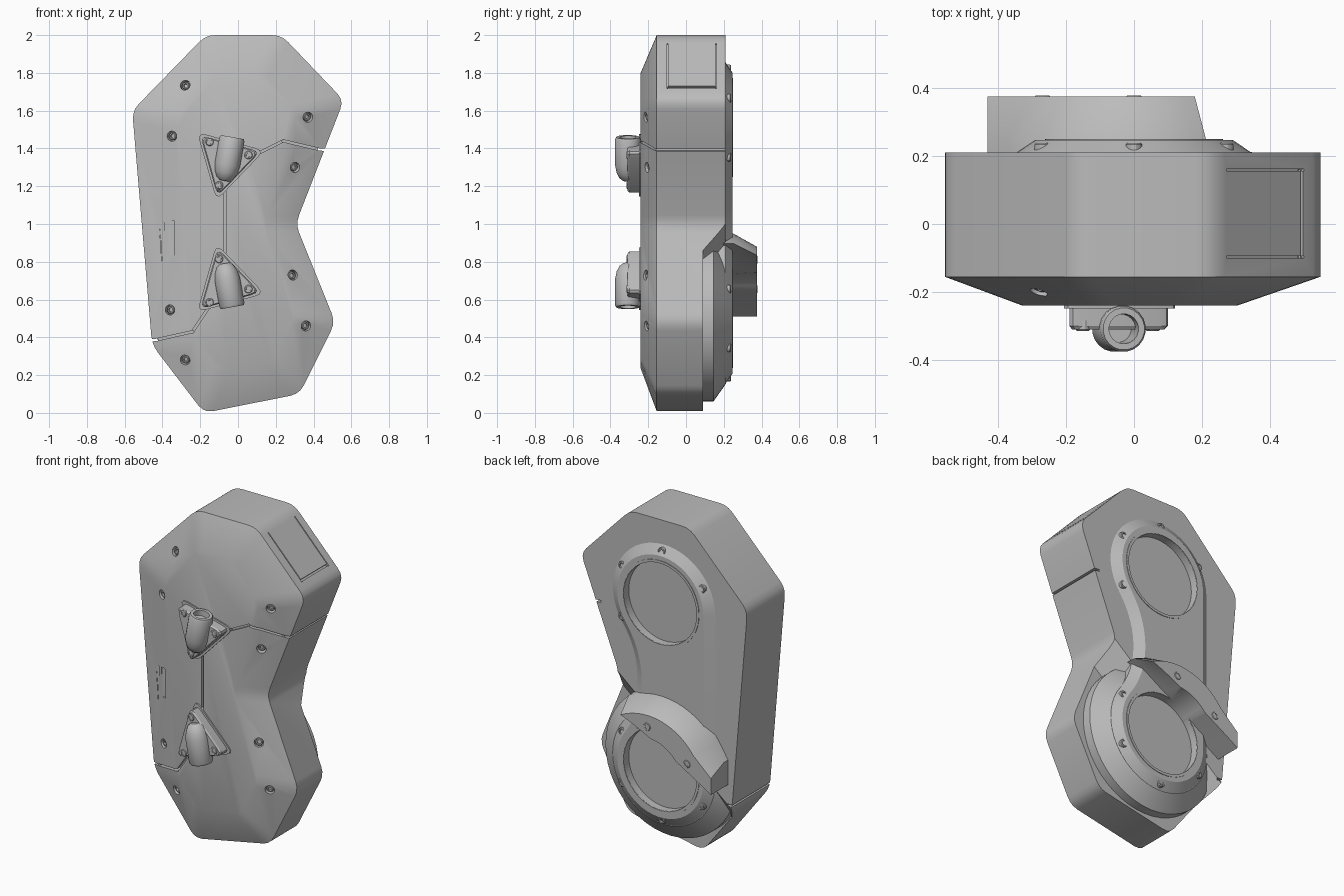
import bpy, bmesh, math
from mathutils import Vector
from mathutils.bvhtree import BVHTree

cube = bpy.data.objects.get("Cube")
if cube:
    bpy.data.objects.remove(cube, do_unlink=True)

grey = bpy.data.materials.new("neutral_grey")
grey.use_nodes = True
grey.diffuse_color = (0.5, 0.5, 0.5, 1)
grey.node_tree.nodes["Principled BSDF"].inputs["Base Color"].default_value = (0.5, 0.5, 0.5, 1)

FRONT, BACK = Vector((0, -1, 0)), Vector((0, 1, 0))
UPPER, LOWER = (0.0, 1.51), (0.0, 0.5)
RING = 0.345


def finish(ob):
    ob.data.shade_smooth()
    ob.data.set_sharp_from_angle(angle=math.radians(30))


def loft(name, loops):
    """Skin equal-length loops of 3D points and cap both ends."""
    bm = bmesh.new()
    rings = [[bm.verts.new(p) for p in loop] for loop in loops]
    n = len(rings[0])
    for a, b in zip(rings, rings[1:]):
        for i in range(n):
            j = (i + 1) % n
            bm.faces.new((a[i], a[j], b[j], b[i]))
    bm.faces.new(rings[0])
    bm.faces.new(rings[-1])
    bmesh.ops.recalc_face_normals(bm, faces=bm.faces)
    me = bpy.data.meshes.new(name)
    bm.to_mesh(me)
    bm.free()
    me.materials.append(grey)
    ob = bpy.data.objects.new(name, me)
    bpy.context.scene.collection.objects.link(ob)
    finish(ob)
    return ob


def at_y(y, pts):
    return [(x, y, z) for x, z in pts]


def lathe(name, origin, axis, profile, n=32):
    """Profile is (distance along axis, radius)."""
    axis = Vector(axis).normalized()
    u = axis.orthogonal().normalized()
    v = axis.cross(u)
    turn = [2 * math.pi * i / n for i in range(n)]
    return loft(name, [[Vector(origin) + axis * t + (u * math.cos(a) + v * math.sin(a)) * r
                        for a in turn] for t, r in profile])


def slot(p, q, width, y0, y1):
    """Thin prism along a segment, used as a cutter."""
    p, q = Vector(p), Vector(q)
    d = (q - p).normalized() * width / 2
    s = Vector((-d.y, d.x))
    pts = [p - d + s, q + d + s, q + d - s, p - d - s]
    return loft("cutter", [at_y(y0, pts), at_y(y1, pts)])


def cut(ob, cutters):
    for c in cutters:
        c.hide_render = True
        m = ob.modifiers.new("cut", 'BOOLEAN')
        m.operation, m.solver, m.object = 'DIFFERENCE', 'EXACT', c
    deps = bpy.context.evaluated_depsgraph_get()
    me = bpy.data.meshes.new_from_object(ob.evaluated_get(deps))
    ob.modifiers.clear()
    ob.data = me
    finish(ob)


def rounded(pts, d):
    out, pts = [], [Vector(p) for p in pts]
    for i, p in enumerate(pts):
        a = p + (pts[i - 1] - p).normalized() * d
        b = p + (pts[(i + 1) % len(pts)] - p).normalized() * d
        out += [a.lerp(p, t).lerp(p.lerp(b, t), t) for t in (0, 1 / 3, 2 / 3, 1)]
    return out


def arc(c, r, a0, a1, n):
    angles = [math.radians(a0 + (a1 - a0) * i / n) for i in range(n + 1)]
    return [(c[0] + r * math.cos(a), c[1] + r * math.sin(a)) for a in angles]


# Main housing: straight sides with a wide soft chamfer on the front
outline = [(-.17, 2), (.23, 2), (.56, 1.655), (.305, 1), (.515, .48),
           (.325, .1), (-.18, 0), (-.455, .36), (-.56, 1.6)]
inner = [(-.1, 1.8), (.13, 1.8), (.31, 1.6), (.14, 1), (.3, .5),
         (.18, .27), (-.1, .23), (-.25, .42), (-.33, 1.55)]
rim = rounded(outline, .05)
housing = loft("housing", [at_y(-.24, rounded(inner, .04)), at_y(-.155, rim), at_y(.21, rim)])
bm = bmesh.new()
bm.from_mesh(housing.data)
tree = BVHTree.FromBMesh(bm)
bm.free()

# Ramp that lowers the rear of the bottom end
along, down = Vector((.77, .64)).normalized(), Vector((.64, -.77)).normalized()
mid = Vector((-.075, .68))


def half_plane(s):
    return [mid - along * 2 + down * s, mid + along * 2 + down * s,
            mid + along * 2 + down * 2, mid - along * 2 + down * 2]


ramp = loft("cutter", [at_y(.09, half_plane(.14)), at_y(.3, half_plane(-.105))])
holes = [lathe("cutter", (c[0], 0, c[1]), BACK, [(-.02, .245), (.6, .245)], 48)
         for c in (UPPER, LOWER)]

# Parting seams across the front and round the sides
seams = [((.43, 1.395), (.24, 1.44), -.16), ((.24, 1.44), (.06, 1.35), -.225),
         ((-.07, 1.2), (-.07, .82), -.225), ((-.14, .58), (-.24, .43), -.215),
         ((-.24, .43), (-.44, .385), -.16)]
details = [slot(p, q, .012, -.3, depth) for p, q, depth in seams]
details += [slot((.43, 1.395), (.6, 1.38), .012, -.3, .3),
            slot((-.6, .37), (-.43, .387), .012, -.3, .3)]
# Plain vertical recesses
details += [slot((-.35, .85), (-.35, 1), .03, -.3, -.21),
            slot((-.41, .7), (-.41, .99), .035, -.3, -.19)]
# Thin U-shaped line in the upper side facet
edge = (Vector((.56, 1.655)) - Vector((.23, 2))).normalized()
out = Vector((-edge.y, edge.x))
start, end = Vector((.23, 2)) + edge * .07, Vector((.23, 2)) + edge * .38
details += [slot(start, end, .02, y, y + .006) for y in (-.1, .155)]
details += [slot(end - out * .012, end + out * .012, .012, -.1, .16)]


def screw(name, p, normal, r):
    lathe(name, p, normal, [(-.01, r * .5), (0, r * .55), (0, r * .85), (-.004, r), (-.03, r)], 12)


# Recessed screws in the front
for x, z in [(-.28, 1.735), (.37, 1.565), (-.35, 1.465), (.3, 1.3),
             (.29, .73), (.36, .46), (-.36, .545), (-.28, .28)]:
    hit, normal, _, _ = tree.ray_cast(Vector((x, -1, z)), BACK)
    details.append(lathe("cutter", hit, normal, [(-.03, .027), (.03, .027)], 16))
    screw("front_screw", hit - normal * .008, normal, .021)

cut(housing, [ramp] + holes + details)


# Rear cover joining both ring openings, waisted on one side
def cover(e):
    q = .51 + e
    r = RING - e
    c = (.69, 1.005)
    tilt = math.degrees(math.atan2(.505, .69))
    return (arc(UPPER, r, -tilt, 180, 28) + arc(LOWER, r, 180, 360 + tilt, 28)
            + arc(c, q, 180 + tilt, 180 - tilt, 12)[1:-1])


rear_cover = loft("rear_cover", [at_y(.15, cover(0)), at_y(.21, cover(0)), at_y(.247, cover(.055))])
cut(rear_cover, holes)

# Stepped cone round the lower opening
lower_cone = lathe("lower_cone", (0, 0, .5), BACK, [(.03, .44), (.145, .44), (.212, .345)], 48)
cut(lower_cone, holes)


# Crescent hood over the lower opening
def crescent(r, tail_z):
    outer = arc(LOWER, r, 62, 145, 14) + [(-.43, tail_z), (-.43, .51)]
    a, c, b = Vector((-.43, .51)), Vector((-.025, .76)), Vector(outer[0])
    return outer + [a.lerp(c, t / 10).lerp(c.lerp(b, t / 10), t / 10) for t in range(1, 10)]


hood = loft("crescent_hood", [at_y(.12, crescent(.45, .66)), at_y(.25, crescent(.45, .66)),
                              at_y(.375, crescent(.38, .61))])
cut(hood, holes)

# Collars and rear screws round each opening
for c in (UPPER, LOWER):
    lathe("opening_collar", (c[0], 0, c[1]), BACK,
          [(.02, .246), (.25, .246), (.25, .262), (.2, .262)], 48)
    for k in range(6):
        a = math.radians(30 + 60 * k)
        hooded = c == LOWER and k in (1, 2)
        screw("rear_screw", (c[0] + .31 * math.cos(a), .378 if hooded else .238,
                             c[1] + .31 * math.sin(a)), BACK, .024)

# Triangular brackets with hollow pegs, mirrored about the middle
triangle = [(-.205, 1.475), (.125, 1.385), (-.11, 1.14)]
centre = Vector((-.063, 1.333))


def bracket(flip):
    def m(p):
        return (p[0], 2.02 - p[1] if flip else p[1])

    def ring(s):
        return [m(centre + (p - centre) * s) for p in rounded(triangle, .045)]

    label = "lower" if flip else "upper"
    loft(label + "_bracket_base", [at_y(-.22, ring(1.08)), at_y(-.248, ring(1.08))])
    loft(label + "_bracket", [at_y(-.22, ring(.96)), at_y(-.3, ring(.96)), at_y(-.31, ring(.9))])
    for p in [(.055, 1.365), (-.1, 1.205), (-.15, 1.435)]:
        x, z = m(p)
        screw(label + "_bracket_screw", (x, -.314, z), FRONT, .022)
    (x0, z0), (x1, z1) = m((-.03, 1.46)), m((-.072, 1.225))
    lathe(label + "_peg", (x0, -.308, z0), (x1 - x0, 0, z1 - z0),
          [(.1, .04), (0, .044), (0, .062), (.012, .068), (.15, .068),
           (.19, .06), (.22, .045), (.235, .025)], 20)


bracket(False)
bracket(True)

for c in [ramp] + holes + details:
    bpy.data.objects.remove(c, do_unlink=True)
